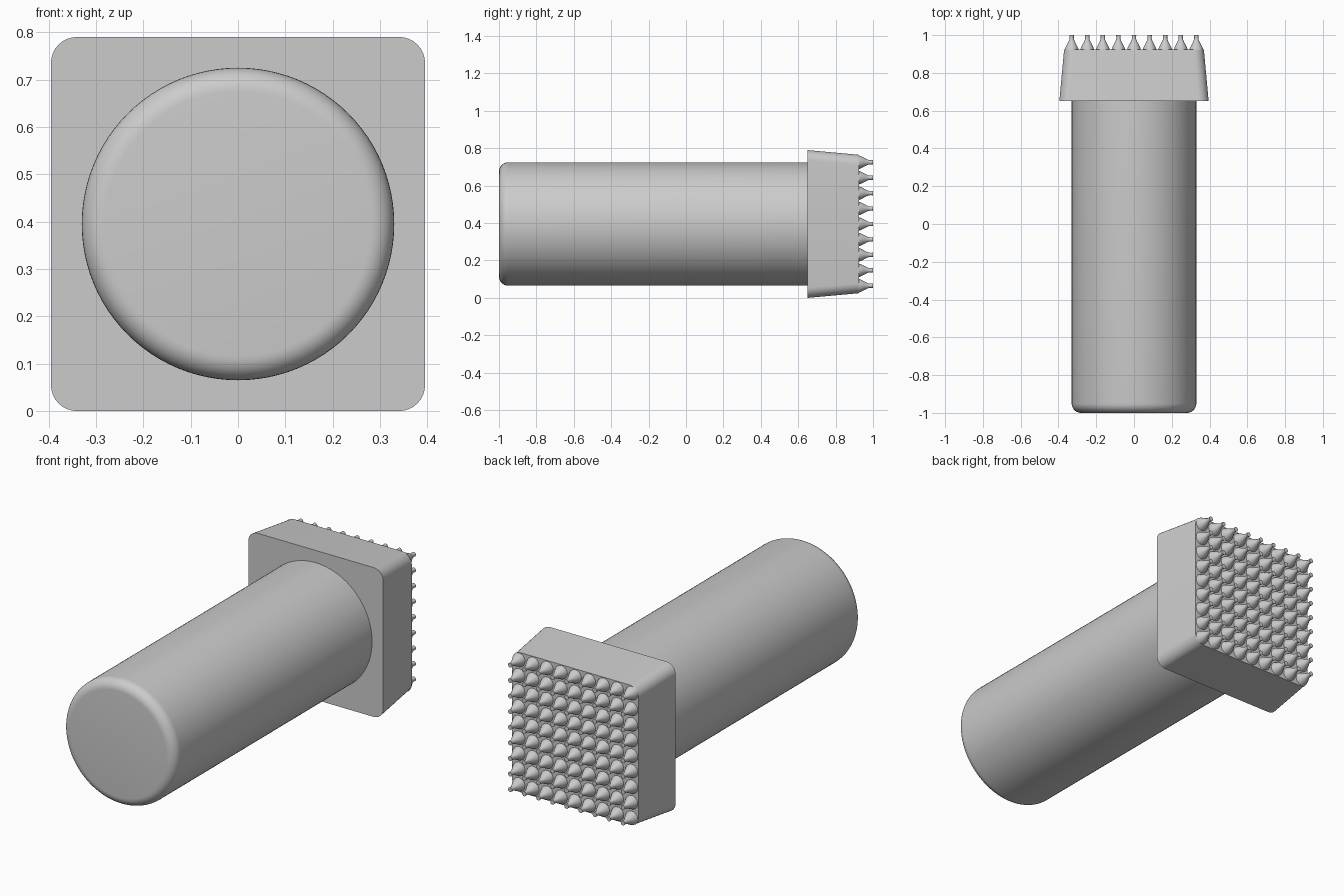
import bpy, bmesh, math
from math import cos, sin, pi

if "Cube" in bpy.data.objects:
    bpy.data.objects.remove(bpy.data.objects["Cube"], do_unlink=True)

CZ = 0.395  # height of the tool's axis

metal = bpy.data.materials.new("grey_metal")
metal.use_nodes = True
GREY = (0.6, 0.6, 0.6, 1)
metal.diffuse_color = GREY
metal.node_tree.nodes["Principled BSDF"].inputs["Base Color"].default_value = GREY


def add_loft(bm, rings):
    """Skin a list of closed point rings and cap both ends."""
    loops = [[bm.verts.new(p) for p in ring] for ring in rings]
    n = len(loops[0])
    for a, b in zip(loops, loops[1:]):
        for i in range(n):
            j = (i + 1) % n
            bm.faces.new((a[i], a[j], b[j], b[i]))
    bm.faces.new(loops[0])
    bm.faces.new(loops[-1])


def circle(x, y, z, r, n):
    return [(x + r * cos(2 * pi * i / n), y, z + r * sin(2 * pi * i / n)) for i in range(n)]


def rounded_square(y, half, r, steps=8):
    pts = []
    for q in range(4):
        mid = pi / 4 + q * pi / 2
        cx = math.copysign(half - r, cos(mid))
        cz = math.copysign(half - r, sin(mid))
        for s in range(steps + 1):
            a = (q + s / steps) * pi / 2
            pts.append((cx + r * cos(a), y, CZ + cz + r * sin(a)))
    return pts


def finish(bm, name):
    bmesh.ops.recalc_face_normals(bm, faces=bm.faces)
    mesh = bpy.data.meshes.new(name)
    bm.to_mesh(mesh)
    bm.free()
    mesh.materials.append(metal)
    obj = bpy.data.objects.new(name, mesh)
    bpy.context.collection.objects.link(obj)
    bpy.ops.object.select_all(action='DESELECT')
    obj.select_set(True)
    bpy.context.view_layer.objects.active = obj
    bpy.ops.object.shade_smooth_by_angle(angle=math.radians(35))


# Round handle with a filleted free end
R, F = 0.33, 0.05
bm = bmesh.new()
fillet = [(-1 + F - F * cos(a), R - F + F * sin(a)) for a in (i * pi / 16 for i in range(9))]
add_loft(bm, [circle(0, y, CZ, r, 96) for y, r in fillet + [(0.66, R)]])
finish(bm, "handle")

# Tapered square head
bm = bmesh.new()
add_loft(bm, [rounded_square(0.65, 0.395, 0.055), rounded_square(0.925, 0.37, 0.055)])
finish(bm, "head")

# Grid of pointed teeth with concave flanks and blunt tips
tooth = [(0.92, 0.037), (0.932, 0.034), (0.95, 0.025), (0.965, 0.017),
         (0.977, 0.012), (0.988, 0.011), (1.0, 0.012)]
bm = bmesh.new()
for i in range(-4, 5):
    for k in range(-4, 5):
        x, z = i * 0.0825, CZ + k * 0.0825
        add_loft(bm, [circle(x, y, z, r, 20) for y, r in tooth])
finish(bm, "teeth")
